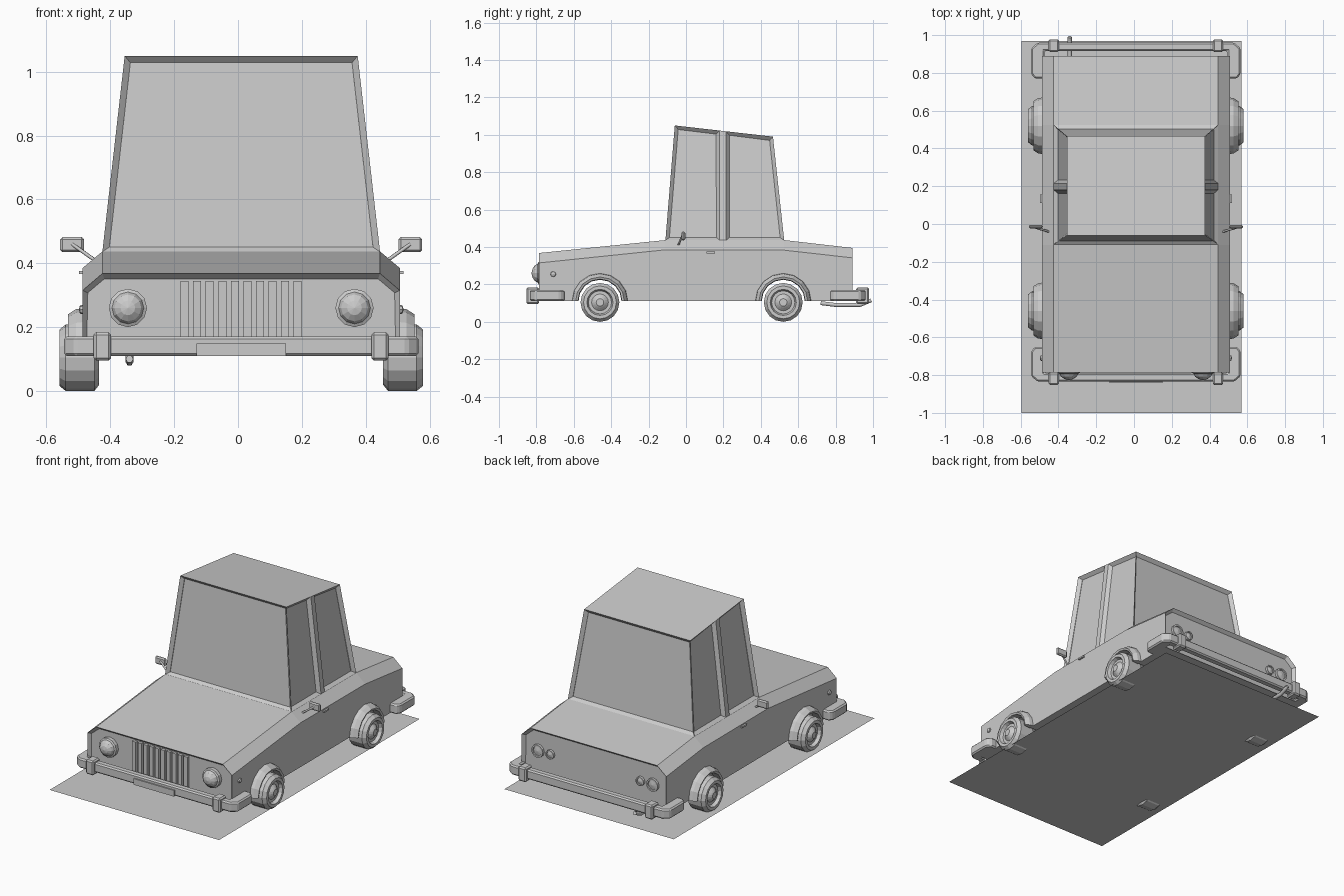
import bpy, bmesh, math
from mathutils import Vector

default = bpy.data.objects.get("Cube")
if default:
    bpy.data.objects.remove(default, do_unlink=True)

GREY = (0.6, 0.6, 0.6, 1)
grey = bpy.data.materials.new("plain grey")
grey.use_nodes = True
grey.diffuse_color = GREY
grey.node_tree.nodes["Principled BSDF"].inputs["Base Color"].default_value = GREY
CAR_X = 0.01          # the car stands slightly off the ground sheet's centre
SIDES = ((1, "left"), (-1, "right"))


def finish(name, bm, shift=CAR_X):
    bmesh.ops.recalc_face_normals(bm, faces=bm.faces)
    mesh = bpy.data.meshes.new(name)
    bm.to_mesh(mesh)
    bm.free()
    obj = bpy.data.objects.new(name, mesh)
    mesh.materials.append(grey)
    obj.location.x = shift
    bpy.context.collection.objects.link(obj)
    return obj


def box(name, lo, hi, bevel=0.0):
    bm = bmesh.new()
    bmesh.ops.create_cube(bm, size=1)
    for v in bm.verts:
        v.co = [a + (b - a) * (c + 0.5) for a, b, c in zip(lo, hi, v.co)]
    if bevel:
        bmesh.ops.bevel(bm, geom=bm.edges[:], offset=bevel, segments=1, affect='EDGES')
    return finish(name, bm)


def lathe(name, profile, centre, axis, n=16, half=False):
    """Turn (distance along axis, radius) points; half makes an open upper arch."""
    bm = bmesh.new()
    axis, up = Vector(axis), Vector((0, 0, 1))
    side = axis.cross(up)
    rings = []
    for i in range(n + 1 if half else n):
        t = math.pi * (i / n - 0.5) if half else 2 * math.pi * i / n
        d = up * math.cos(t) + side * math.sin(t)
        rings.append([bm.verts.new(Vector(centre) + axis * a + d * r) for a, r in profile])
    m = len(profile)
    for i in range(n):
        p, q = rings[i], rings[(i + 1) % len(rings)]
        for j in range(m if half else m - 1):
            k = (j + 1) % m
            bm.faces.new((p[j], p[k], q[k], q[j]))
    if half:
        bm.faces.new(rings[0])
        bm.faces.new(rings[-1])
    bmesh.ops.remove_doubles(bm, verts=bm.verts, dist=0.0001)
    return finish(name, bm)


def tube(name, points, radius):
    curve = bpy.data.curves.new(name, 'CURVE')
    curve.dimensions = '3D'
    curve.bevel_depth = radius
    curve.bevel_resolution = 1
    curve.use_fill_caps = True
    line = curve.splines.new('POLY')
    line.points.add(len(points) - 1)
    for p, co in zip(line.points, points):
        p.co = (*co, 1)
    curve.materials.append(grey)
    obj = bpy.data.objects.new(name, curve)
    obj.location.x = CAR_X
    bpy.context.collection.objects.link(obj)


# Body: side outline with wheel arches, chamfered shoulders, recessed ends
WHEELS = ((-0.46, "front"), (0.52, "rear"))
FLOOR, HALF, TOP_HALF, ARCH = 0.11, 0.497, 0.435, 0.12
stations = [(-0.785, 0.315, 0.368), (-0.11, 0.385, 0.437), (0.525, 0.383, 0.437), (0.89, 0.342, 0.395)]
lower = [(stations[0][0], FLOOR)]
for wy, _ in WHEELS:
    for i in range(11):
        t = math.pi * (1 - i / 10)
        lower.append((wy + ARCH * math.cos(t), FLOOR + ARCH * math.sin(t)))
lower.append((stations[-1][0], FLOOR))

bm = bmesh.new()
low, mid, top = [], [], []
for s in (1, -1):
    low.append([bm.verts.new((s * HALF, y, z)) for y, z in lower])
    mid.append([bm.verts.new((s * HALF, y, z)) for y, z, _ in stations])
    top.append([bm.verts.new((s * TOP_HALF, y, z)) for y, _, z in stations])
    bm.faces.new(low[-1] + mid[-1][::-1])
for i in range(len(lower) - 1):
    bm.faces.new((low[0][i], low[0][i + 1], low[1][i + 1], low[1][i]))
for i in range(3):
    bm.faces.new((top[0][i], top[0][i + 1], top[1][i + 1], top[1][i]))
    for k in (0, 1):
        bm.faces.new((mid[k][i], mid[k][i + 1], top[k][i + 1], top[k][i]))
ends = [bm.faces.new((low[0][e], mid[0][e], top[0][e], top[1][e], mid[1][e], low[1][e])) for e in (0, -1)]
bmesh.ops.recalc_face_normals(bm, faces=bm.faces)
bmesh.ops.inset_individual(bm, faces=ends, thickness=0.018, depth=-0.02)
finish("body", bm)

# Cabin: tapered box with recessed windows and a middle pillar
bm = bmesh.new()
base, roof = [], []
for s in (1, -1):
    base.append([bm.verts.new((s * 0.435, y, 0.436)) for y in (-0.11, 0.18, 0.215, 0.525)])
    roof.append([bm.verts.new((s * 0.365, y, 1.043 - 0.114 * y)) for y in (-0.06, 0.18, 0.215, 0.465)])
windows = []
for i in range(3):
    bm.faces.new((roof[0][i], roof[0][i + 1], roof[1][i + 1], roof[1][i]))
    bm.faces.new((base[0][i], base[0][i + 1], base[1][i + 1], base[1][i]))
    for k in (0, 1):
        f = bm.faces.new((base[k][i], base[k][i + 1], roof[k][i + 1], roof[k][i]))
        if i != 1:
            windows.append(f)
for e in (0, -1):
    windows.append(bm.faces.new((base[0][e], roof[0][e], roof[1][e], base[1][e])))
bmesh.ops.recalc_face_normals(bm, faces=bm.faces)
bmesh.ops.inset_individual(bm, faces=windows, thickness=0.025, depth=-0.02)
finish("cabin", bm)

# Wheels and arch flares
tyre = [(0, 0), (0, 0.085), (0.015, 0.104), (0.105, 0.104), (0.125, 0.088), (0.125, 0.07),
        (0.105, 0.062), (0.105, 0.045), (0.118, 0.03), (0.125, 0.02), (0.125, 0)]
flare = [(0, 0.115), (0.045, 0.118), (0.05, 0.13), (0.025, 0.146), (0, 0.15)]
for s, side in SIDES:
    for wy, end in WHEELS:
        lathe(f"{end}_{side}_wheel", tyre, (s * 0.445, wy, 0.104), (s, 0, 0))
        lathe(f"{end}_{side}_arch", flare, (s * 0.493, wy, FLOOR), (s, 0, 0), 8, True)


# Bumpers: wrap-around bar with cut corners and two overriders
def bumper(name, face, d, ear):
    half = [(0.52, face), (0.555, face - d * 0.03), (0.555, ear + d * 0.025), (0.535, ear),
            (0.485, ear), (0.485, face - d * 0.045)]
    outline = half + [(-x, y) for x, y in reversed(half)]
    bm = bmesh.new()
    f = bm.faces.new([bm.verts.new((x, y, 0.11)) for x, y in outline])
    up = bmesh.ops.extrude_face_region(bm, geom=[f])["geom"]
    bmesh.ops.translate(bm, verts=[v for v in up if isinstance(v, bmesh.types.BMVert)], vec=(0, 0, 0.06))
    bmesh.ops.recalc_face_normals(bm, faces=bm.faces)
    bmesh.ops.bevel(bm, geom=bm.edges[:], offset=0.008, segments=1, affect='EDGES')
    finish(name, bm)
    for s, side in SIDES:
        ys = sorted((face + d * 0.018, face - d * 0.05))
        box(f"{name}_{side}_overrider", (s * 0.435 - 0.027, ys[0], 0.095),
            (s * 0.435 + 0.027, ys[1], 0.184), 0.008)


bumper("front_bumper", -0.835, -1, -0.65)
bumper("rear_bumper", 0.96, 1, 0.77)
box("number_plate", (-0.14, -0.842, 0.11), (0.14, -0.833, 0.148))

# Grille slats
for i in range(10):
    x = -0.19 + i * 0.0394
    box(f"grille_slat_{i + 1}", (x, -0.783, 0.135), (x + 0.025, -0.76, 0.345))

# Lamps, mirrors and handles, one set per side
dome = [(0, 0.06), (0.022, 0.06), (0.027, 0.05), (0.042, 0.042), (0.055, 0.023), (0.06, 0)]
for s, side in SIDES:
    lathe(f"{side}_headlight", dome, (s * 0.355, -0.766, 0.26), (0, -1, 0), 12)
    for x, r, part in ((0.395, 0.04, "tail_light"), (0.31, 0.028, "reversing_light")):
        ring = [(0, r), (0.016, r), (0.016, r * 0.75), (0.01, r * 0.7), (0.015, 0)]
        lathe(f"{side}_{part}", ring, (s * x, 0.869, 0.26), (0, 1, 0), 12)
    lathe(f"{side}_marker_light", [(0, 0.015), (0.008, 0.013), (0.012, 0)],
          (s * HALF, -0.71, 0.255), (s, 0, 0), 8)
    box(f"{side}_mirror", (s * 0.53 - 0.037, -0.024, 0.435), (s * 0.53 + 0.037, -0.004, 0.482), 0.007)
    tube(f"{side}_mirror_stem", [(s * 0.445, -0.045, 0.4), (s * 0.53, -0.02, 0.46)], 0.006)
    box(f"{side}_door_handle", (s * 0.5 - 0.008, 0.11, 0.366), (s * 0.5 + 0.008, 0.155, 0.376))

# Exhaust
tube("exhaust_pipe", [(-0.35, 0.72, 0.1), (-0.35, 0.8, 0.09), (-0.35, 0.93, 0.09), (-0.35, 0.99, 0.115)], 0.012)

# Ground sheet
bm = bmesh.new()
corners = ((-0.595, -1), (0.57, -1), (0.57, 0.97), (-0.595, 0.97))
bm.faces.new([bm.verts.new((x, y, 0.013)) for x, y in corners])
finish("ground_sheet", bm, 0)
